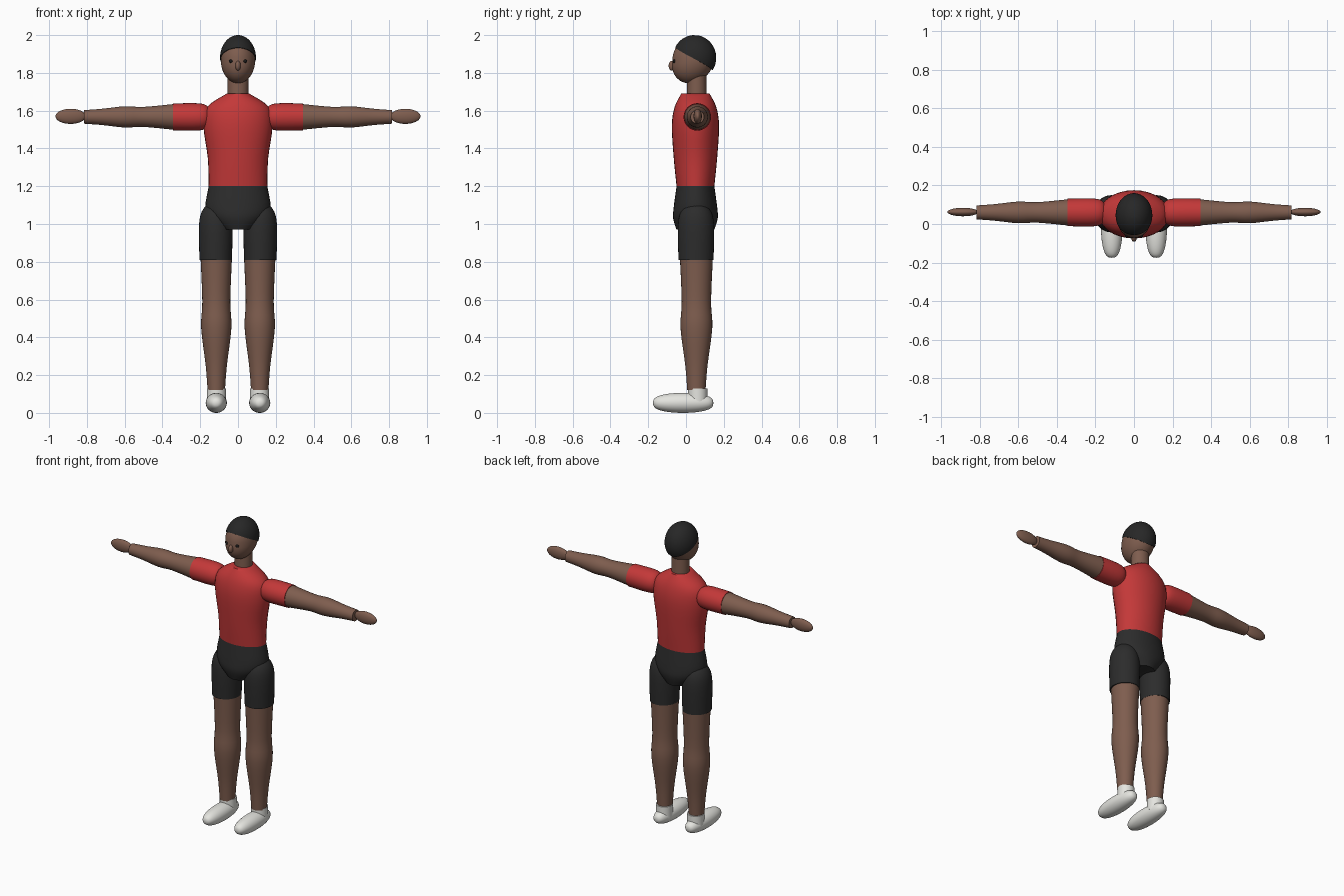
import bpy, bmesh, math
from mathutils import Vector

default_cube = bpy.data.objects.get("Cube")
if default_cube:
    bpy.data.objects.remove(default_cube)


def material(name, red, green, blue):
    mat = bpy.data.materials.new(name)
    mat.use_nodes = True
    mat.diffuse_color = (red, green, blue, 1)
    shader = next(node for node in mat.node_tree.nodes if node.type == "BSDF_PRINCIPLED")
    shader.inputs["Base Color"].default_value = mat.diffuse_color
    return mat


skin = material("brown_skin", .21, .11, .077)
shirt_red = material("red_shirt", .55, .04, .04)
shorts_black = material("black_shorts", .025, .025, .025)
hair_dark = material("dark_hair", .02, .02, .02)
shoe_white = material("white_shoe", .78, .78, .74)
eye_black = material("eye_black", .01, .01, .01)


def finish(name, bm, mat):
    bmesh.ops.recalc_face_normals(bm, faces=bm.faces)
    mesh = bpy.data.meshes.new(name)
    bm.to_mesh(mesh)
    bm.free()
    mesh.materials.append(mat)
    part = bpy.data.objects.new(name, mesh)
    bpy.context.collection.objects.link(part)
    bpy.ops.object.select_all(action="DESELECT")
    part.select_set(True)
    bpy.context.view_layer.objects.active = part
    bpy.ops.object.shade_smooth_by_angle(angle=math.radians(50))


def bridge(name, rings, mat):
    # join successive rings of points and close both ends
    bm = bmesh.new()
    loops = [[bm.verts.new(point) for point in ring] for ring in rings]
    for lower, upper in zip(loops, loops[1:]):
        for i in range(len(lower)):
            bm.faces.new((lower[i - 1], lower[i], upper[i], upper[i - 1]))
    bm.faces.new(loops[0])
    bm.faces.new(loops[-1])
    finish(name, bm, mat)


def circle_angles(count):
    return [math.tau * i / count for i in range(count)]


def smooth_path(sections, steps=4):
    # Catmull-Rom curve through the sections
    knots = [Vector(section) for section in sections]
    knots = [knots[0], *knots, knots[-1]]
    path = []
    for before, start, end, after in zip(knots, knots[1:], knots[2:], knots[3:]):
        leave, arrive = (end - before) / 2, (after - start) / 2
        for step in range(steps):
            t = step / steps
            ease = t * t * (3 - 2 * t)
            path.append(start.lerp(end, ease) + leave * t * (1 - t) ** 2 - arrive * t * t * (1 - t))
    return path + [knots[-1]]


def loft(name, mat, centre, sections, along_x=False, side=1):
    # each section: position along the axis, then the two radii
    rings = []
    for position, radius_u, radius_v in smooth_path(sections):
        ring = []
        for angle in circle_angles(32):
            u = centre[0] + radius_u * math.cos(angle)
            v = centre[1] + radius_v * math.sin(angle)
            x, y, z = (position, u, v) if along_x else (u, v, position)
            ring.append((side * x, y, z))
        rings.append(ring)
    bridge(name, rings, mat)


def limb_pair(name, mat, centre, profile, along_x=False, depth=1):
    sections = [(position, radius, radius * depth) for position, radius in profile]
    for label, side in (("left_", 1), ("right_", -1)):
        loft(label + name, mat, centre, sections, along_x, side)


def ellipsoid(name, mat, centre, radii, jaw=0, blunt=0):
    # jaw slides the lower half forward; blunt fills out the front and back ends
    bm = bmesh.new()
    bmesh.ops.create_icosphere(bm, subdivisions=4, radius=1)
    for vert in bm.verts:
        x, y, z = vert.co
        fill = max(1 - y * y, .001) ** -blunt
        vert.co = Vector((x * fill, y + jaw * min(z, 0), z * fill)) * Vector.Fill(3, 1).x
        vert.co = Vector(a * b + c for a, b, c in zip(vert.co, radii, centre))
    finish(name, bm, mat)


def ellipsoid_pair(name, mat, centre, radii, blunt=0):
    x, y, z = centre
    for label, side in (("left_", 1), ("right_", -1)):
        ellipsoid(label + name, mat, (side * x, y, z), radii, blunt=blunt)


# Torso, hips and neck
loft("shirt", shirt_red, (0, .05),
     [(1.2, .155, .1), (1.35, .16, .115), (1.52, .183, .125), (1.62, .163, .11), (1.69, .06, .075)])
loft("shorts_hips", shorts_black, (0, .05),
     [(1.2, .155, .1), (1.09, .173, .115), (1.03, .15, .118), (.97, .085, .1)])
loft("neck", skin, (0, .057), [(1.65, .055, .053), (1.8, .055, .05)])

# Head and face
ellipsoid("head", skin, (0, .04, 1.867), (.091, .112, .122), jaw=.2)
ellipsoid("nose", skin, (0, -.074, 1.838), (.014, .018, .026))
ellipsoid_pair("eye", eye_black, (.038, -.062, 1.862), (.01, .008, .009))


def hair_point(angle, fraction):
    # run from the crown to a hairline that slopes from forehead to nape
    hairline = math.acos((math.cos(angle) - .1) / 2)
    tilt = hairline * fraction
    return (.095 * math.sin(tilt) * math.sin(angle),
            .045 - .115 * math.sin(tilt) * math.cos(angle),
            1.88 + .12 * math.cos(tilt))


# Hair cap
levels = 14
bridge("hair", [[hair_point(angle, (level + 1) / levels) for angle in circle_angles(48)]
                for level in range(levels)], hair_dark)

# Arms
shoulder = (.06, 1.567)
limb_pair("sleeve", shirt_red, shoulder,
          [(.14, .02), (.16, .056), (.21, .072), (.345, .071)], along_x=True)
limb_pair("arm", skin, shoulder,
          [(.34, .068), (.5, .053), (.6, .056), (.72, .043), (.815, .036)], along_x=True)
ellipsoid_pair("hand", skin, (.886, .062, 1.57), (.08, .022, .04))

# Legs
limb_pair("shorts_leg", shorts_black, (.118, .053),
          [(1.12, .02), (1.08, .066), (1, .088), (.81, .086)], depth=1.08)
limb_pair("leg", skin, (.115, .055),
          [(.82, .083), (.59, .074), (.45, .08), (.25, .056), (.12, .046)], depth=1.05)
limb_pair("sock", shoe_white, (.114, .062), [(.05, .051), (.128, .051)])
ellipsoid_pair("shoe", shoe_white, (.115, -.015, .053), (.056, .16, .053), blunt=.15)
